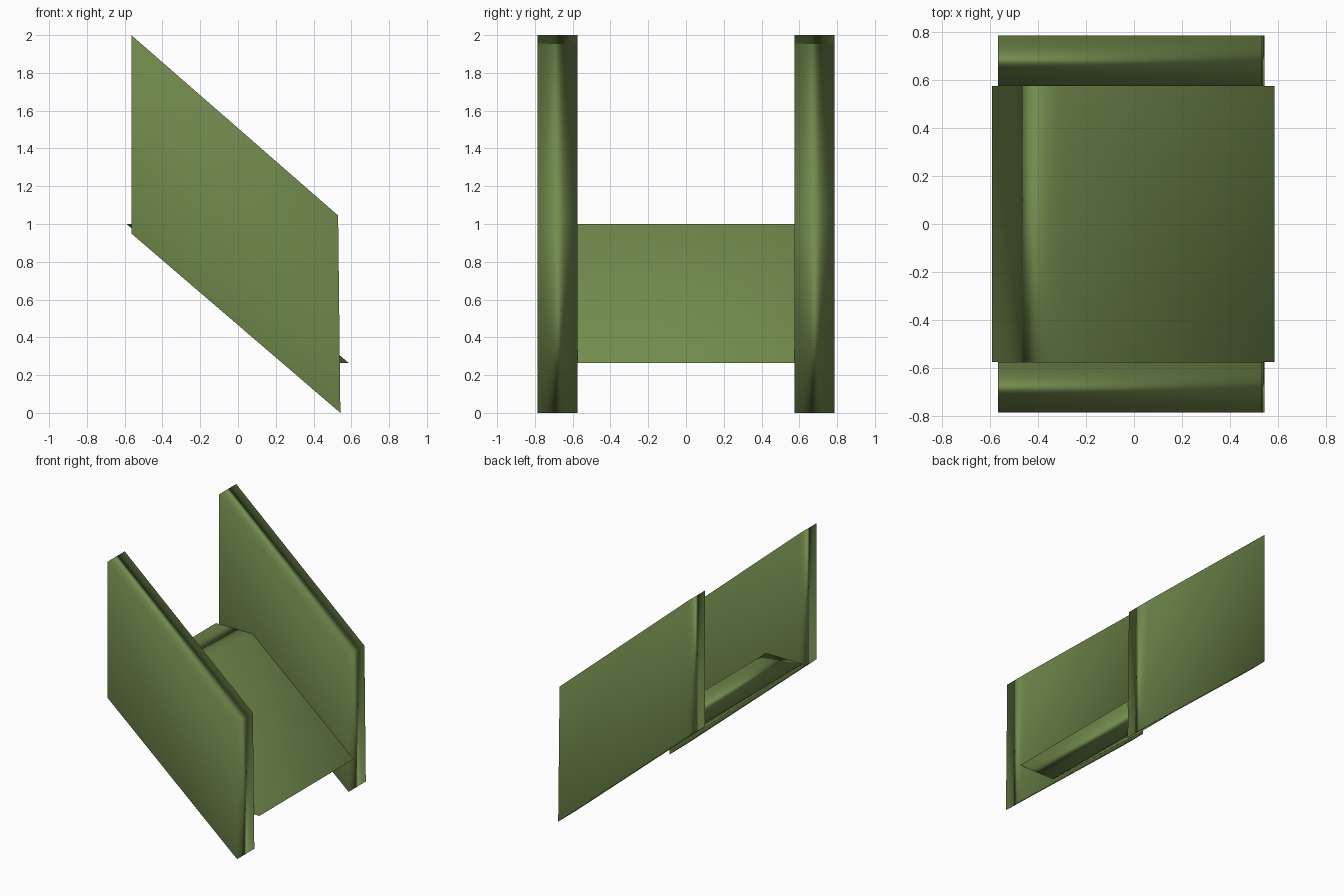
import bpy
import bmesh

cube = bpy.data.objects.get("Cube")
if cube:
    bpy.data.objects.remove(cube, do_unlink=True)

# Single olive green material
green = bpy.data.materials.new("olive_green")
green.use_nodes = True
colour = (0.17, 0.26, 0.075, 1)
green.diffuse_color = colour
green.node_tree.nodes["Principled BSDF"].inputs["Base Color"].default_value = colour


def slab(name, profile, y0, y1):
    """Extrude an x-z profile along y, with soft area-weighted shading."""
    bm = bmesh.new()
    face = bm.faces.new([bm.verts.new((x, y0, z)) for x, z in profile])
    side = bmesh.ops.extrude_face_region(bm, geom=[face])["geom"]
    verts = [g for g in side if isinstance(g, bmesh.types.BMVert)]
    bmesh.ops.translate(bm, verts=verts, vec=(0, y1 - y0, 0))
    bmesh.ops.recalc_face_normals(bm, faces=bm.faces)
    for f in bm.faces:
        f.smooth = True
    mesh = bpy.data.meshes.new(name)
    bm.to_mesh(mesh)
    bm.free()
    mesh.materials.append(green)
    obj = bpy.data.objects.new(name, mesh)
    bpy.context.collection.objects.link(obj)
    mod = obj.modifiers.new("soft_normals", "WEIGHTED_NORMAL")
    mod.mode = "FACE_AREA"
    return obj


# Sloping side walls
wall = [(-0.565, 0.95), (0.542, 0.0), (0.53, 1.045), (-0.565, 2.0)]
slab("front_side_wall", wall, -0.785, -0.575)
slab("back_side_wall", wall, 0.575, 0.785)

# Sloping ramp between the walls, with level ends
ramp = [(-0.59, 1.0), (0.275, 0.265), (0.585, 0.265), (-0.28, 1.0)]
slab("ramp", ramp, -0.575, 0.575)
